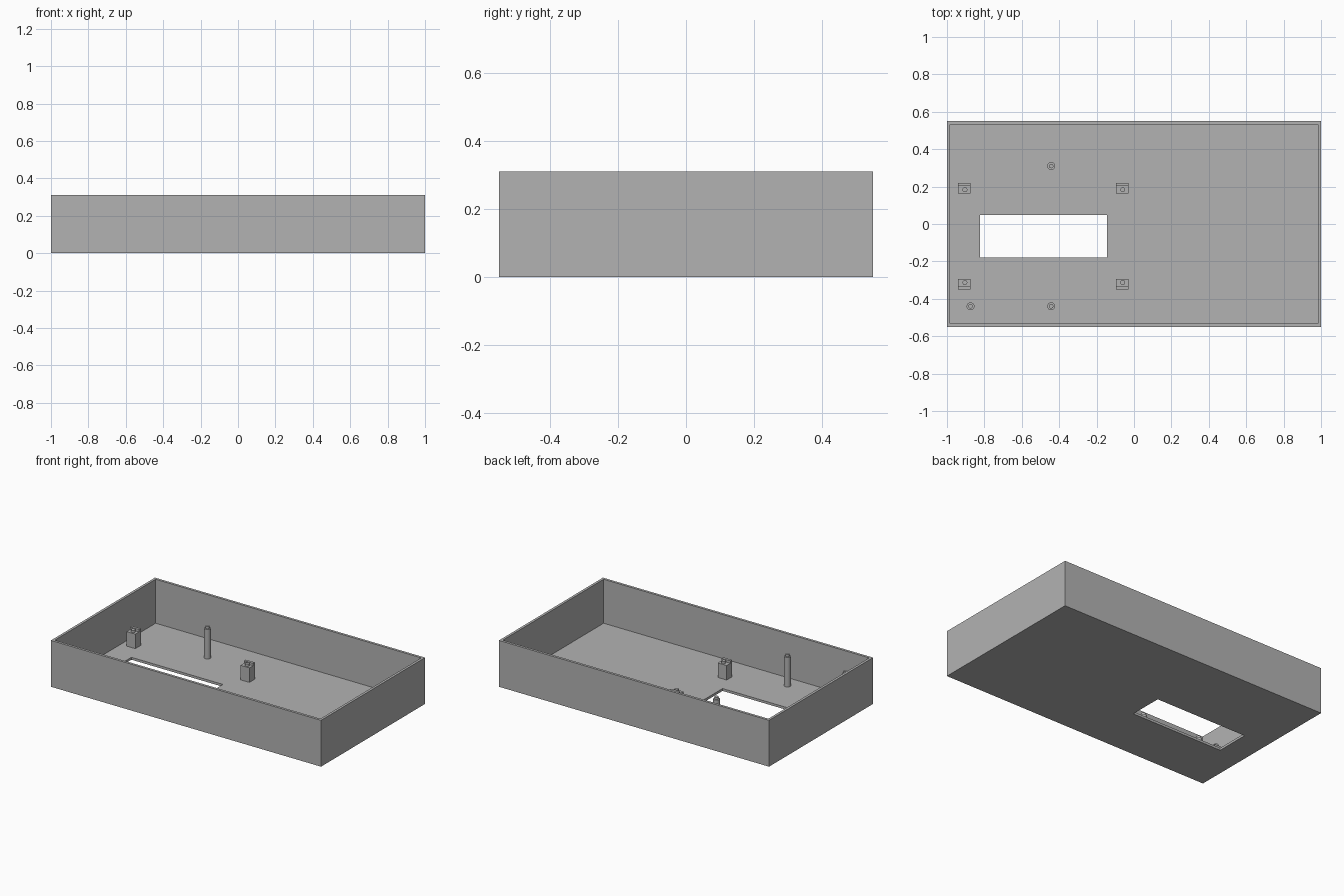
import bpy
import bmesh
from mathutils import Matrix, Vector

default = bpy.data.objects.get("Cube")
if default:
    bpy.data.objects.remove(default, do_unlink=True)

HX, HY, HEIGHT = 1.0, 0.55, 0.31
WALL, FLOOR = 0.017, 0.016

grey = bpy.data.materials.new("plain grey")
grey.use_nodes = True
grey.diffuse_color = (0.45, 0.45, 0.45, 1)
grey.node_tree.nodes["Principled BSDF"].inputs["Base Color"].default_value = grey.diffuse_color


def finish(bm, name):
    bmesh.ops.recalc_face_normals(bm, faces=bm.faces)
    mesh = bpy.data.meshes.new(name)
    bm.to_mesh(mesh)
    bm.free()
    mesh.materials.append(grey)
    obj = bpy.data.objects.new(name, mesh)
    bpy.context.collection.objects.link(obj)
    return obj


def box(name, low, high):
    low, high = Vector(low), Vector(high)
    bm = bmesh.new()
    place = Matrix.Translation((low + high) / 2) @ Matrix.Diagonal((high - low).to_4d())
    bmesh.ops.create_cube(bm, size=1, matrix=place)
    return finish(bm, name)


def cut(target, cutter):
    """Subtract the cutter, bake the result and discard the cutter."""
    mod = target.modifiers.new("cut", 'BOOLEAN')
    mod.operation, mod.solver, mod.object = 'DIFFERENCE', 'EXACT', cutter
    bpy.context.view_layer.objects.active = target
    bpy.ops.object.modifier_apply(modifier=mod.name)
    bpy.data.objects.remove(cutter, do_unlink=True)


def stepped_peg(name, x, y, steps):
    """Stacked cylinders, each step being (radius, bottom, top)."""
    bm = bmesh.new()
    for radius, bottom, top in steps:
        bmesh.ops.create_cone(bm, cap_ends=True, segments=32, radius1=radius,
                              radius2=radius, depth=top - bottom,
                              matrix=Matrix.Translation((x, y, (bottom + top) / 2)))
    for face in bm.faces:
        face.smooth = len(face.verts) == 4
    for edge in bm.edges:
        edge.smooth = edge.calc_face_angle(0) < 0.6
    return finish(bm, name)


# Open tray with a rectangular window in the floor
tray = box("tray", (-HX, -HY, 0), (HX, HY, HEIGHT))
cut(tray, box("tray_cavity", (WALL - HX, WALL - HY, FLOOR), (HX - WALL, HY - WALL, HEIGHT + 0.1)))
cut(tray, box("window_cutter", (-0.823, -0.179, -0.1), (-0.145, 0.048, 0.1)))

# Square corner supports: L-shaped profile, raised lip on the outer side, locating pin
MID_Y, REACH, LIP, DEPTH = -0.065, 0.285, 0.018, 0.057
SHELF, LIP_TOP = 0.113, 0.129
for x, side in ((-0.907, "right"), (-0.063, "left")):
    for sign, end in ((-1, "front"), (1, "back")):
        outer, inner = REACH, REACH - DEPTH
        profile = [(inner, FLOOR), (outer, FLOOR), (outer, LIP_TOP),
                   (outer - LIP, LIP_TOP), (outer - LIP, SHELF), (inner, SHELF)]
        bm = bmesh.new()
        face = bm.faces.new([bm.verts.new((x - 0.033, MID_Y + sign * d, z)) for d, z in profile])
        sweep = bmesh.ops.extrude_face_region(bm, geom=[face])
        moved = [v for v in sweep["geom"] if isinstance(v, bmesh.types.BMVert)]
        bmesh.ops.translate(bm, verts=moved, vec=(0.066, 0, 0))
        finish(bm, f"{end}_{side}_support")
        stepped_peg(f"{end}_{side}_support_pin", x + 0.003, MID_Y + sign * 0.248,
                    [(0.013, SHELF, LIP_TOP)])

# Tall round standoffs with a narrow tip
for name, x, y in (("back_standoff", -0.443, 0.31),
                   ("front_standoff", -0.443, -0.44),
                   ("corner_standoff", -0.874, -0.44)):
    stepped_peg(name, x, y, [(0.021, FLOOR, 0.214), (0.012, 0.214, 0.229)])
